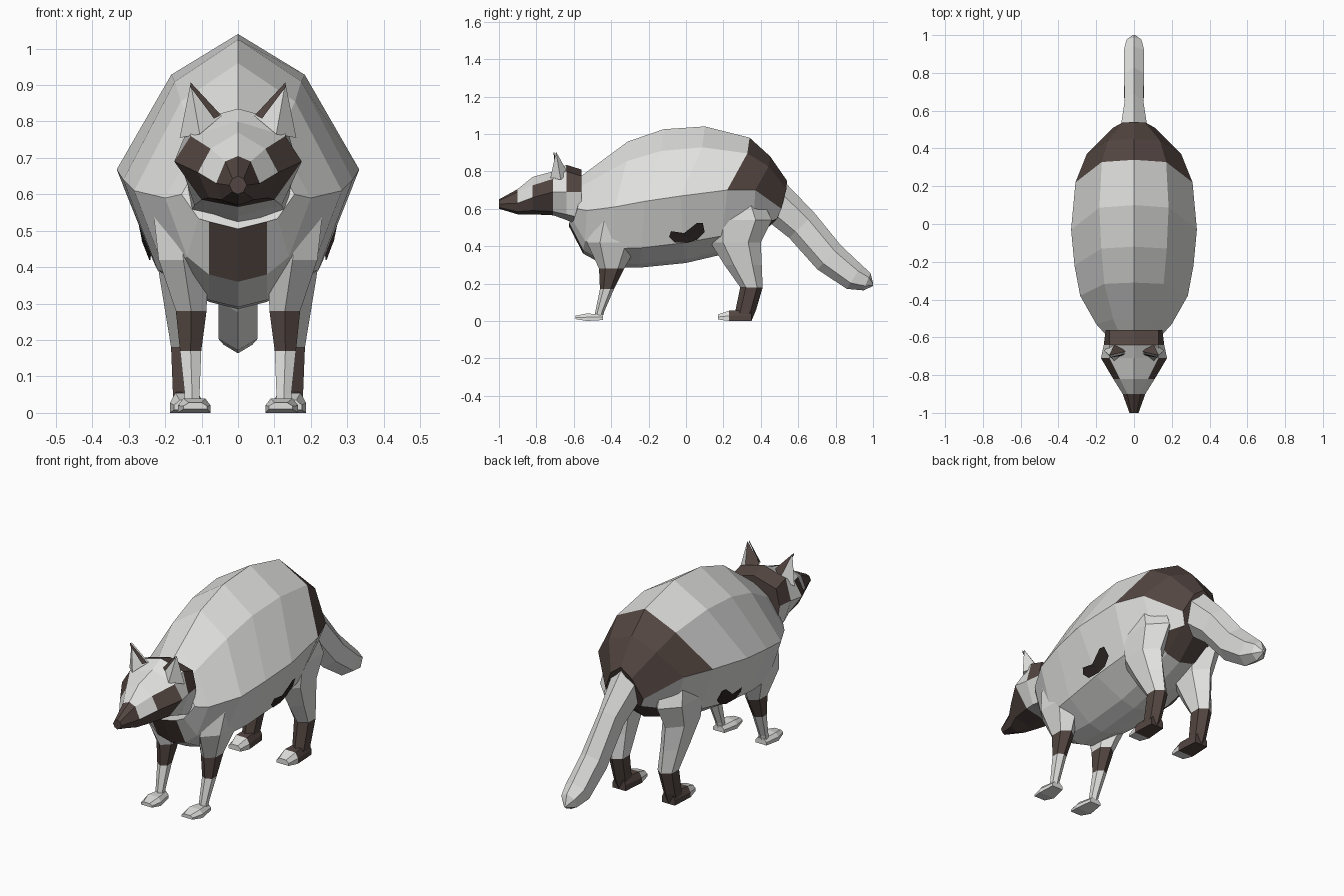
import bpy, bmesh, math
from mathutils import Vector
from mathutils.bvhtree import BVHTree

if "Cube" in bpy.data.objects:
    bpy.data.objects.remove(bpy.data.objects["Cube"])


def material(name, rgb):
    m = bpy.data.materials.new(name)
    m.diffuse_color = (*rgb, 1)
    m.use_nodes = True
    m.node_tree.nodes["Principled BSDF"].inputs["Base Color"].default_value = m.diffuse_color
    return m


MATS = [material("light grey fur", (0.74, 0.74, 0.73)),
        material("brown fur", (0.085, 0.06, 0.052)),
        material("dark brown fur", (0.024, 0.017, 0.016))]
LIGHT, BROWN, DARK = 0, 1, 2


def finish(name, bm):
    bmesh.ops.recalc_face_normals(bm, faces=bm.faces)
    me = bpy.data.meshes.new(name)
    bm.to_mesh(me)
    for m in MATS:
        me.materials.append(m)
    ob = bpy.data.objects.new(name, me)
    bpy.context.collection.objects.link(ob)
    return ob


def loft(name, rings, colour=lambda i, j: LIGHT):
    """Skin a list of closed rings; colour(i, j) picks by ring and mirrored band."""
    bm = bmesh.new()
    vs = [[bm.verts.new(p) for p in r] for r in rings]
    n = len(vs[0])
    for i in range(len(vs) - 1):
        for j in range(n):
            k = (j + 1) % n
            f = bm.faces.new((vs[i][j], vs[i][k], vs[i + 1][k], vs[i + 1][j]))
            f.material_index = colour(i, min(j, n - 1 - j))
    bm.faces.new(vs[0]).material_index = colour(0, 0)
    bm.faces.new(vs[-1]).material_index = colour(len(vs) - 2, 0)
    finish(name, bm)
    return bm


def mirrored(half):
    return half + [(-x, y, z) for x, y, z in reversed(half[1:-1])]


def ring(c, a, b, n=6):
    c, a, b = Vector(c), Vector(a), Vector(b)
    return [c + a * math.cos(2 * math.pi * k / n) + b * math.sin(2 * math.pi * k / n)
            for k in range(n)]


# Body: y/z of the ridge, y/x/z of the widest edge, y/z of the belly
def body_ring(yt, zt, ys, xs, zs, yb, zb):
    return mirrored([
        (0, yt, zt),
        (0.55 * xs, yt * 0.9 + ys * 0.1, zs + 0.7 * (zt - zs)),
        (xs, ys, zs),
        (0.7 * xs, (ys + yb) / 2, zb + 0.3 * (zs - zb)),
        (0.08, yb, zb + 0.02),
        (0, yb, zb)])


def body_colour(i, j):
    if i == 0 and j == 4:                      # chest patch
        return BROWN
    if (i >= 5 and j < 2) or (i == 6 and j >= 3):   # rump
        return BROWN
    return LIGHT


body = loft("body", [body_ring(*r) for r in [
    (-.56, .775, -.58, .155, .60, -.625, .505),
    (-.50, .82, -.53, .20, .59, -.55, .36),
    (-.31, .96, -.38, .285, .61, -.42, .29),
    (-.12, 1.025, -.22, .315, .64, -.25, .285),
    (.10, 1.04, -.03, .333, .668, 0, .31),
    (.34, .98, .22, .31, .70, .17, .35),
    (.45, .88, .37, .25, .70, .35, .42),
    (.54, .75, .51, .11, .60, .46, .52)]], body_colour)

# Belly blotches laid on both flanks
tree = BVHTree.FromBMesh(body)
outline = [(-.09, .455), (-.08, .485), (-.01, .475), (.06, .53), (.09, .53),
           (.10, .48), (.06, .44), (.01, .425), (-.06, .425)]
for s, side in ((1, "right"), (-1, "left")):
    bm = bmesh.new()
    pts = []
    for y, z in [(.01, .455)] + outline:
        hit, nor, _, _ = tree.ray_cast(Vector((s, y, z)), Vector((-s, 0, 0)))
        pts.append(bm.verts.new(hit + Vector((s * .008, 0, -.005))))
    rim = pts[1:]
    for k in range(len(rim)):
        tri = (pts[0], rim[k], rim[(k + 1) % len(rim)])
        f = bm.faces.new(tri if s > 0 else tri[::-1])
        f.material_index = DARK
    finish("flank_blotch_" + side, bm)


# Head: rings from nose to nape (y, top z, brow, cheek, jaw, chin z)
def head_ring(y, zt, xu, zu, xc, zc, xj, zj, zb):
    return mirrored([(0, y, zt), (xu, y, zu), (xc, y, zc), (xj, y, zj), (0, y, zb)])


def head_colour(i, j):
    nose = i == 0
    eye_mask = i == 2 and j == 1
    jaw = i in (1, 2) and j >= 2
    nape = i == 4 and j < 2
    return BROWN if nose or eye_mask or jaw or nape else LIGHT


loft("head", [head_ring(*r) for r in [
    (-1.0, .65, .015, .643, .024, .625, .015, .607, .60),
    (-.90, .705, .035, .69, .06, .63, .045, .585, .57),
    (-.82, .77, .075, .725, .11, .66, .08, .59, .57),
    (-.71, .80, .13, .76, .175, .69, .10, .585, .565),
    (-.64, .835, .13, .80, .16, .69, .12, .57, .54),
    (-.56, .81, .13, .775, .15, .69, .13, .55, .50)]], head_colour).free()

# Ears: pointed pyramids, brown on the inner and back sides
for s, side in ((1, "right"), (-1, "left")):
    bm = bmesh.new()
    front, inner, back, outer, tip = [bm.verts.new((s * x, y, z)) for x, y, z in [
        (.105, -.725, .765), (.045, -.675, .815), (.10, -.63, .79),
        (.16, -.67, .755), (.13, -.695, .905)]]
    for a, b, c in ((front, inner, LIGHT), (inner, back, BROWN),
                    (back, outer, LIGHT), (outer, front, LIGHT)):
        bm.faces.new((a, b, tip)).material_index = c
    bm.faces.new((front, inner, back, outer))
    finish("ear_" + side, bm)
    # brown inner rim of the ear
    bm = bmesh.new()
    rim = [bm.verts.new((s * x, y, z)) for x, y, z in [
        (.047, -.686, .818), (.066, -.698, .808), (.131, -.708, .895), (.13, -.706, .907)]]
    bm.faces.new(rim).material_index = BROWN
    finish("ear_rim_" + side, bm)

# Tail: drooping tube (y, z, half width, half height)
path = [(.46, .655, .075, .11), (.62, .51, .05, .095), (.765, .34, .055, .09),
        (.90, .235, .055, .075), (.968, .21, .04, .05), (1.0, .195, .006, .008)]
tail = []
for i, (y, z, w, h) in enumerate(path):
    p, q = path[max(i - 1, 0)], path[min(i + 1, len(path) - 1)]
    d = Vector((0, q[0] - p[0], q[1] - p[1])).normalized()
    if i == len(path) - 1:
        d = Vector((0, 1, 0))
    tail.append(ring((0, y, z), Vector((0, -d.z, d.y)) * h, (w * 1.13, 0, 0)))
loft("tail", tail).free()


# Legs: horizontal rings (z, y min, y max, x min, x max)
def leg_rings(rows, s):
    return [ring((s * (x0 + x1) / 2, (y0 + y1) / 2, z), (0, (y1 - y0) / 2, 0),
                 (s * (x1 - x0) / 2 * 1.12, 0, 0)) for z, y0, y1, x0, x1 in rows]


# Feet: upright rings (y, z min, z max, x min, x max)
def foot_rings(rows, s):
    return [[(s * x0, y, z0), (s * x1, y, z0), (s * x1, y, (z0 + z1) / 2),
             (s * (x1 - .015), y, z1), (s * (x0 + .015), y, z1),
             (s * x0, y, (z0 + z1) / 2)] for y, z0, z1, x0, x1 in rows]


FRONT_LEG = [(.60, -.48, -.26, .09, .24), (.42, -.53, -.25, .08, .22),
             (.28, -.465, -.33, .085, .172), (.17, -.46, -.385, .10, .16),
             (.05, -.485, -.437, .105, .147), (.005, -.49, -.45, .105, .147)]
REAR_LEG = [(.66, .14, .40, .06, .22), (.54, .11, .46, .07, .24),
            (.42, .13, .40, .095, .225), (.30, .205, .405, .10, .205),
            (.18, .29, .41, .10, .185), (.06, .265, .375, .11, .18),
            (0, .25, .35, .11, .18)]
FRONT_FOOT = [(-.445, .005, .035, .09, .155), (-.53, 0, .04, .075, .165),
              (-.59, .01, .028, .085, .15)]
REAR_FOOT = [(.35, 0, .06, .105, .18), (.23, 0, .055, .095, .187),
             (.17, .008, .035, .105, .175)]

for s, side in ((1, "right"), (-1, "left")):
    loft("front_leg_" + side, leg_rings(FRONT_LEG, s),
         lambda i, j: BROWN if i == 2 else LIGHT).free()
    loft("rear_leg_" + side, leg_rings(REAR_LEG, s),
         lambda i, j: BROWN if i >= 4 else LIGHT).free()
    loft("front_foot_" + side, foot_rings(FRONT_FOOT, s)).free()
    loft("rear_foot_" + side, foot_rings(REAR_FOOT, s),
         lambda i, j: BROWN if i == 0 else LIGHT).free()
body.free()
